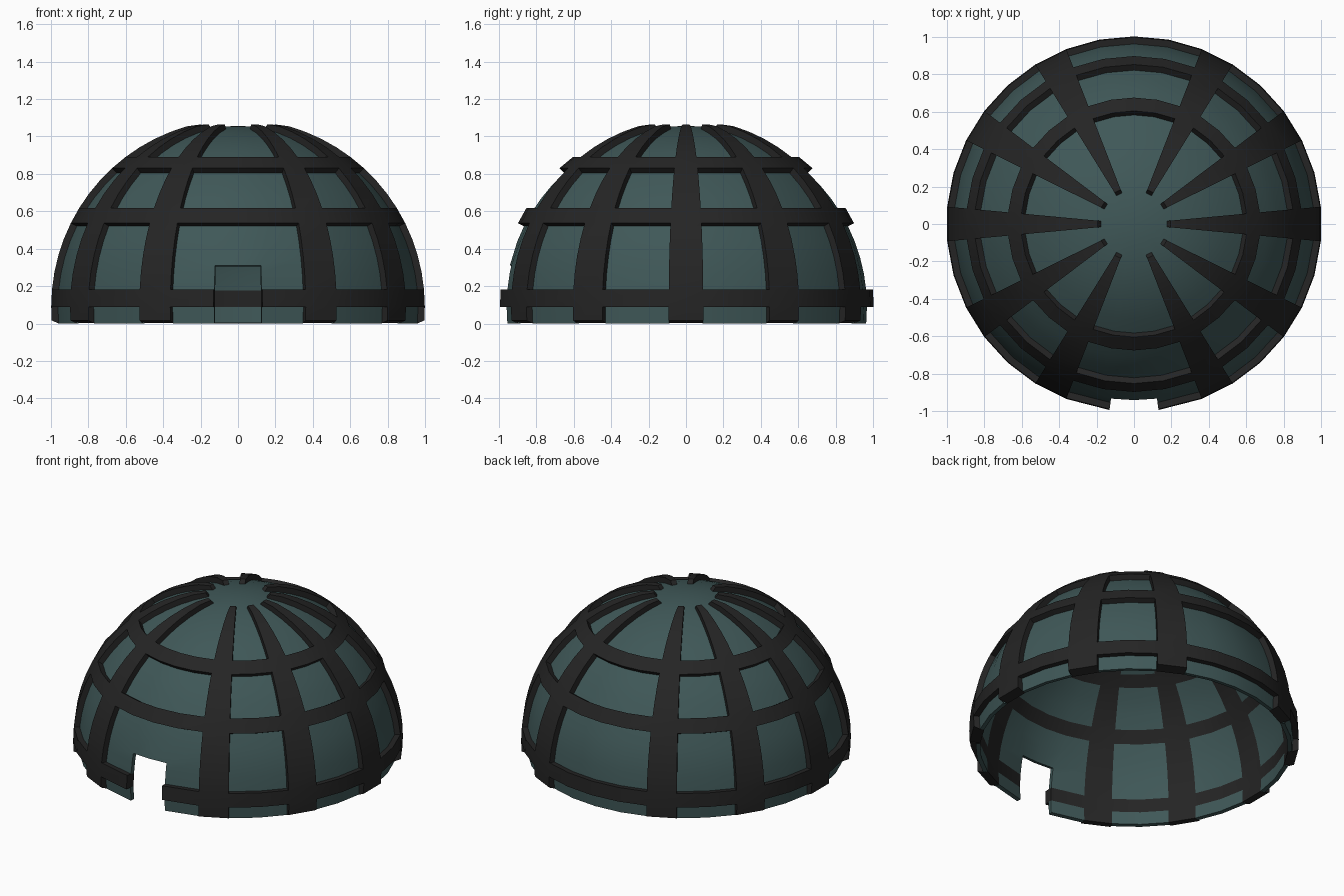
import bpy, bmesh
from math import sin, cos, radians, pi

if "Cube" in bpy.data.objects:
    bpy.data.objects.remove(bpy.data.objects["Cube"])

SEG = 34                      # columns around; 17 rows from equator to pole
STEP = 2 * pi / SEG
LAT = pi / 34
R_BACK, R_IN, R_OUT, CZ = 0.940, 0.967, 1.003, 0.0895
ROWS = range(-1, 17)
RIBS = {2, 5, 8, 11, 14, 19, 22, 25, 28, 31}   # columns, counted from the front
BANDS = {0, 5, 9}                              # rows with a horizontal band


def is_door(c, r):
    return c in (0, SEG - 1) and r < 3


def is_frame(c, r):
    return not is_door(c, r) and r < 15 and (c in RIBS or r in BANDS)


def point(c, r, radius):
    c %= SEG
    a, lat = c * STEP, r * LAT
    # grid lines pulled to the door opening
    if r <= 3 and c in (1, SEG - 1):
        a = radians(7.5) * (1 if c == 1 else -1)
    if r == 3 and c in (0, 1, SEG - 1):
        lat = radians(13.2)
    # slanted rib ends at the foot and near the crown
    if radius == R_OUT and r == -1:
        lat += radians(1.1)
    if radius == R_OUT and r == 15:
        lat -= radians(0.8)
        radius -= 0.008
    return (radius * cos(lat) * sin(a), -radius * cos(lat) * cos(a),
            max(0, CZ + radius * sin(lat)))


def material(name, rgb):
    m = bpy.data.materials.new(name)
    m.diffuse_color = (*rgb, 1)
    m.use_nodes = True
    m.node_tree.nodes["Principled BSDF"].inputs["Base Color"].default_value = m.diffuse_color
    return m


class Builder:
    def __init__(self):
        self.bm = bmesh.new()
        self.verts = {}

    def vert(self, c, r, radius):
        key = (0 if r == 17 else c % SEG, r, radius)
        if key not in self.verts:
            self.verts[key] = self.bm.verts.new(point(c, r, radius))
        return self.verts[key]

    def face(self, keys):
        vs = list(dict.fromkeys(self.vert(*k) for k in keys))
        self.bm.faces.new(vs)

    def cell(self, c, r, outer, open_side):
        """Outer and inner face of one grid cell, plus walls on its open sides."""
        quad = [(c, r), (c + 1, r), (c + 1, r + 1), (c, r + 1)]
        self.face([(*q, outer) for q in quad])
        self.face([(*q, R_BACK) for q in reversed(quad)])
        around = [(c, r - 1), ((c + 1) % SEG, r), (c, r + 1), ((c - 1) % SEG, r)]
        for i, n in enumerate(around):
            low = open_side(*n)
            if low is not None:
                a, b = quad[i], quad[(i + 1) % 4]
                self.face([(*b, outer), (*a, outer), (*a, low), (*b, low)])

    def finish(self, name, mat):
        me = bpy.data.meshes.new(name)
        self.bm.to_mesh(me)
        self.bm.free()
        me.materials.append(mat)
        ob = bpy.data.objects.new(name, me)
        bpy.context.collection.objects.link(ob)
        bpy.ops.object.select_all(action='DESELECT')
        ob.select_set(True)
        bpy.context.view_layer.objects.active = ob
        bpy.ops.object.shade_smooth_by_angle(angle=radians(25))


def panel_side(c, r):
    return R_BACK if r < -1 or is_door(c, r) else None


def frame_side(c, r):
    if r < -1 or is_door(c, r):
        return R_BACK          # rim and door jamb go through the whole shell
    return None if is_frame(c, r) else R_IN


panels, frame = Builder(), Builder()
for r in ROWS:
    for c in range(SEG):
        if is_frame(c, r):
            frame.cell(c, r, R_OUT, frame_side)
        elif not is_door(c, r):
            panels.cell(c, r, R_IN, panel_side)

# dome panels with a rim, and the raised lattice of ribs and bands
panels.finish("dome_panels", material("panel_teal", (0.05, 0.097, 0.097)))
frame.finish("lattice_frame", material("frame_black", (0.018, 0.018, 0.018)))
